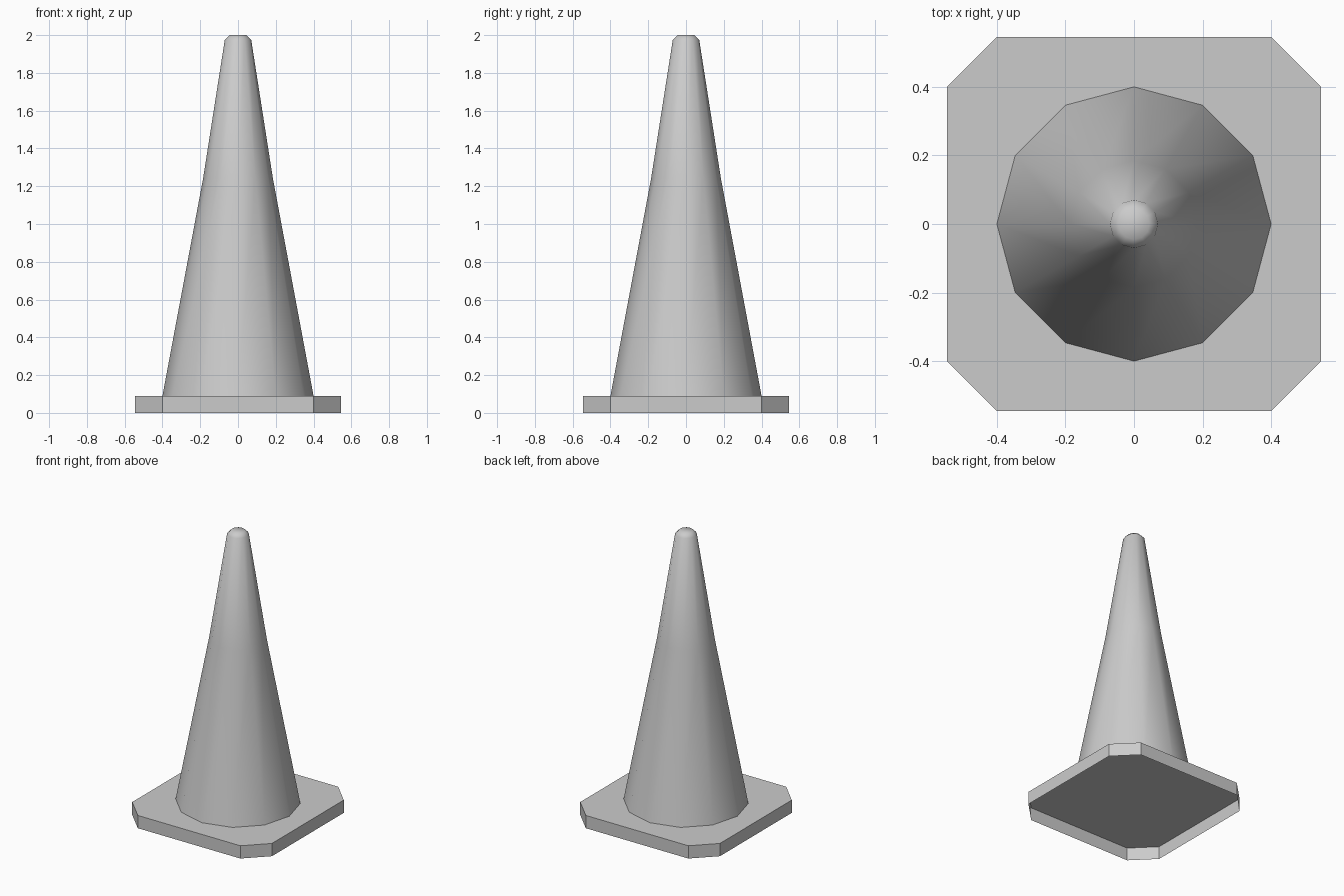
import bpy, bmesh, math

cube = bpy.data.objects.get("Cube")
if cube:
    bpy.data.objects.remove(cube, do_unlink=True)

grey = bpy.data.materials.new("plain grey")
grey.use_nodes = True
colour = (0.6, 0.6, 0.6, 1)
grey.diffuse_color = colour
grey.node_tree.nodes["Principled BSDF"].inputs["Base Color"].default_value = colour


def loft(name, rings, smooth):
    """Skin a stack of equal-length point rings, closed on top and open below."""
    bm = bmesh.new()
    loops = [[bm.verts.new(p) for p in ring] for ring in rings]
    for low, high in zip(loops, loops[1:]):
        n = len(low)
        for i in range(n):
            j = (i + 1) % n
            bm.faces.new((low[i], low[j], high[j], high[i]))
    bm.faces.new(loops[-1])
    for face in bm.faces:
        face.smooth = smooth
    mesh = bpy.data.meshes.new(name)
    bm.to_mesh(mesh)
    bm.free()
    mesh.materials.append(grey)
    obj = bpy.data.objects.new(name, mesh)
    bpy.context.collection.objects.link(obj)


def circle(radius, z, sides=12):
    steps = [math.tau * i / sides for i in range(sides)]
    return [(radius * math.cos(a), radius * math.sin(a), z) for a in steps]


# Hollow square base plate with clipped corners
half, cut, thick = 0.545, 0.4, 0.09
outline = [(half, -cut), (half, cut), (cut, half), (-cut, half),
           (-half, cut), (-half, -cut), (-cut, -half), (cut, -half)]
loft("base_plate", [[(x, y, z) for x, y in outline] for z in (0, thick)], False)

# Tapered cone body with a slight waist and a rounded tip
profile = [(0.4, thick), (0.185, 1.24), (0.07, 1.975), (0.045, 2.0)]
loft("cone_body", [circle(r, z) for r, z in profile], True)
